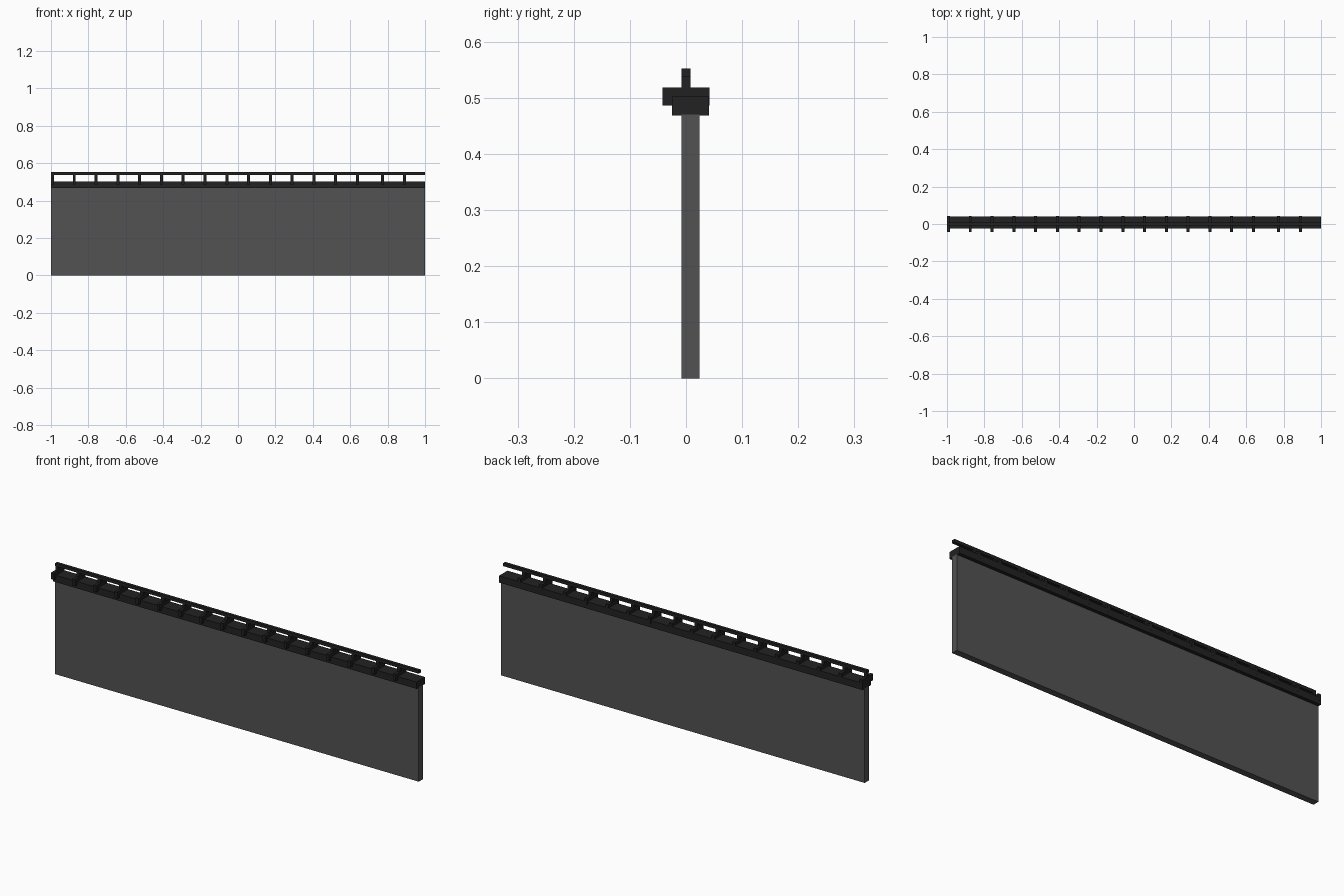
import bpy

cube = bpy.data.objects.get("Cube")
if cube:
    bpy.data.objects.remove(cube, do_unlink=True)


def make_material(name, rgb):
    mat = bpy.data.materials.new(name)
    mat.use_nodes = True
    colour = (*rgb, 1.0)
    mat.diffuse_color = colour
    bsdf = next(n for n in mat.node_tree.nodes if n.type == 'BSDF_PRINCIPLED')
    bsdf.inputs["Base Color"].default_value = colour
    return mat


def box(name, x, y, z, mat):
    """Box from (min, max) ranges on each axis."""
    corners = [(a, b, c) for a in x for b in y for c in z]
    faces = [(0, 1, 3, 2), (4, 6, 7, 5), (0, 4, 5, 1),
             (2, 3, 7, 6), (0, 2, 6, 4), (1, 5, 7, 3)]
    mesh = bpy.data.meshes.new(name)
    mesh.from_pydata(corners, [], faces)
    mesh.materials.append(mat)
    obj = bpy.data.objects.new(name, mesh)
    bpy.context.collection.objects.link(obj)
    return obj


grey = make_material("panel grey", (0.085, 0.085, 0.085))
black = make_material("coping black", (0.016, 0.016, 0.016))
rail_black = make_material("rail black", (0.015, 0.015, 0.015))

# Wall panel and the coping along its top
box("wall_panel", (-1, 1), (-0.008, 0.024), (0, 0.470), grey)
box("coping", (-1, 1), (-0.025, 0.041), (0.468, 0.502), black)

# Handrail
box("handrail", (-1, 1), (-0.008, 0.008), (0.537, 0.552), rail_black)

# Cross bars over the coping, each with a post to the handrail;
# the last two stand slightly further along
HALF = 0.008
for i in range(17):
    x = -0.992 + 0.1165 * i + (0.017 if i >= 15 else 0)
    span = (x - HALF, x + HALF)
    box(f"cross_bar_{i + 1}", span, (-0.042, 0.0415), (0.486, 0.518), rail_black)
    box(f"rail_post_{i + 1}", span, (-0.0078, 0.0078), (0.518, 0.537), rail_black)
